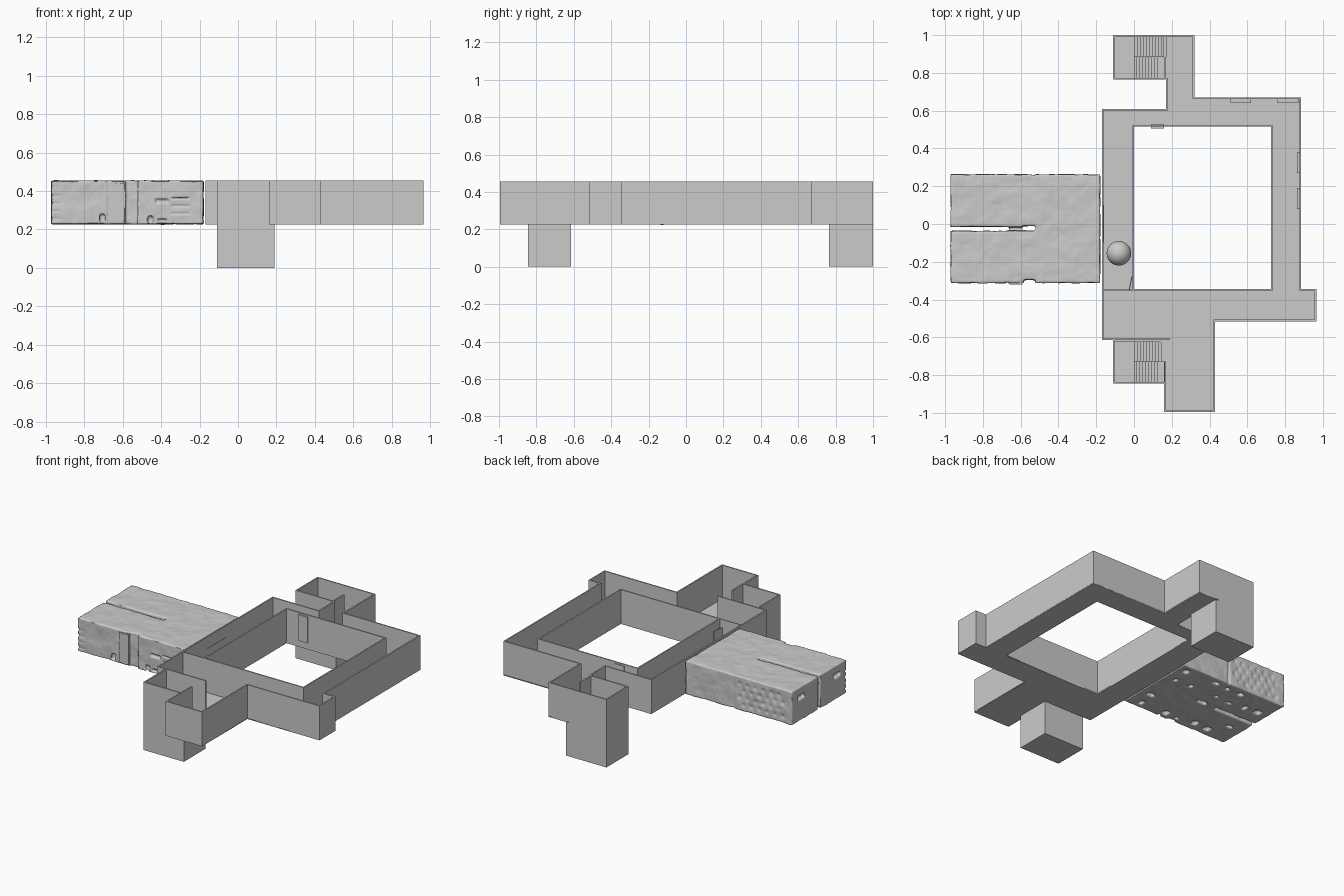
import bpy, bmesh, random
from mathutils import Matrix, Vector

if "Cube" in bpy.data.objects:
    bpy.data.objects.remove(bpy.data.objects["Cube"])

random.seed(4)
FLOOR, TOP, T = 0.225, 0.455, 0.009


def finish(name, bm):
    bmesh.ops.recalc_face_normals(bm, faces=bm.faces)
    me = bpy.data.meshes.new(name)
    bm.to_mesh(me)
    bm.free()
    ob = bpy.data.objects.new(name, me)
    bpy.context.collection.objects.link(ob)
    return ob


def add_box(bm, x0, x1, y0, y1, z0, z1):
    m = Matrix.Translation(((x0 + x1) / 2, (y0 + y1) / 2, (z0 + z1) / 2))
    bmesh.ops.create_cube(bm, size=1, matrix=m @ Matrix.Diagonal((x1 - x0, y1 - y0, z1 - z0, 1)))


def boxes(name, *dims):
    bm = bmesh.new()
    for d in dims:
        add_box(bm, *d)
    return finish(name, bm)


def wall_loop(name, pts, z0, z1, t):
    """Closed wall along a clockwise right-angled outline; t > 0 thickens inward."""
    bm, rings, n = bmesh.new(), [], len(pts)
    for i, p in enumerate(pts):
        p = Vector(p)
        a = (p - Vector(pts[i - 1])).normalized()
        b = (Vector(pts[(i + 1) % n]) - p).normalized()
        q = p + t * (Vector((a.y, -a.x)) + Vector((b.y, -b.x)))
        rings.append([bm.verts.new((v.x, v.y, z)) for v, z in ((p, z0), (p, z1), (q, z1), (q, z0))])
    for i in range(n):
        r, s = rings[i], rings[(i + 1) % n]
        for k in range(4):
            bm.faces.new((r[k], s[k], s[(k + 1) % 4], r[(k + 1) % 4]))
    return finish(name, bm)


def plate(name, loops, z0, z1):
    """Flat slab with holes from a filled 2D curve."""
    cu = bpy.data.curves.new(name, 'CURVE')
    cu.dimensions, cu.fill_mode, cu.extrude = '2D', 'BOTH', (z1 - z0) / 2
    for pts in loops:
        sp = cu.splines.new('POLY')
        sp.points.add(len(pts) - 1)
        sp.use_cyclic_u = True
        for pt, p in zip(sp.points, pts):
            pt.co = (*p, 0, 1)
    ob = bpy.data.objects.new(name, cu)
    ob.location.z = (z0 + z1) / 2
    bpy.context.collection.objects.link(ob)
    bpy.ops.object.select_all(action='DESELECT')
    ob.select_set(True)
    bpy.context.view_layer.objects.active = ob
    bpy.ops.object.convert(target='MESH')


# Corridor outlines, clockwise from the back left
back = [(0.32, 1.0), (0.32, 0.67), (0.885, 0.67), (0.885, -0.345), (0.965, -0.345),
        (0.965, -0.515), (0.43, -0.515), (0.43, -0.995), (0.16, -0.995)]
left = [(-0.17, -0.615), (-0.17, 0.61), (0.17, 0.61)]
outer = ([(-0.11, 1.0)] + back + [(0.16, -0.845), (-0.11, -0.845), (-0.11, -0.615)]
         + left + [(0.17, 0.765), (-0.11, 0.765)])
hole = [(0, 0.515), (0.725, 0.515), (0.725, -0.345), (0, -0.345)]

wall_loop("outer_wall", outer, FLOOR, TOP, T)
wall_loop("courtyard_wall", hole, FLOOR, TOP, -T)
plate("corridor_floor", [[(0.17, 1.0)] + back + [(0.16, -0.615)] + left, hole], FLOOR, FLOOR + 0.006)

# Partitions and thin door panels
boxes("partition_walls",
      (-0.16, 0.19, -0.615, -0.615 + T, FLOOR, TOP),
      (0.161, 0.161 + T, -0.845, -0.727, FLOOR, TOP),
      (0.161, 0.161 + T, 0.765, 0.885, FLOOR, TOP),
      (-0.16, -0.005, -0.353, -0.347, FLOOR, TOP))
door = boxes("open_door", (-0.003, 0.003, 0, 0.07, FLOOR, 0.40))
door.location = (-0.025, -0.347, 0)
door.rotation_euler.z = -0.2
boxes("door_panels", (-0.163, -0.158, -0.1, 0.1, FLOOR, 0.38),
      (0.09, 0.16, 0.505, 0.53, 0.27, TOP - 0.01))
boxes("wall_consoles",
      (0.51, 0.62, 0.64, 0.665, FLOOR, 0.30), (0.76, 0.87, 0.64, 0.665, FLOOR, 0.30),
      (0.863, 0.88, 0.27, 0.38, FLOOR, 0.30), (0.863, 0.88, 0.08, 0.19, FLOOR, 0.30))


def stairwell(name, y0, y1, upper, lower):
    """Sunken box with a half landing and two flights of steps."""
    loop = [(-0.11, y1), (0.19, y1), (0.19, y0), (-0.11, y0)]
    wall_loop(name + "_well_wall", loop, 0, FLOOR, T)
    boxes(name + "_well_floor", (-0.11, 0.19, y0, y1, 0, 0.006))
    boxes(name + "_landing", (-0.105, 0.002, y0 + 0.004, y1 - 0.004, 0.1, 0.112))
    n, w = 10, 0.16 / 10
    bm = bmesh.new()
    for i in range(n):
        x, h = i * w, 0.0113
        add_box(bm, x, x + w, *upper, max(0.09 + i * h, 0.09), 0.112 + (i + 1) * h)
        add_box(bm, x, x + w, *lower, 0.003, max(0.112 - (i + 1) * h, 0.007))
    finish(name + "_steps", bm)


stairwell("back_stair", 0.765, 1.0, (0.885, 0.993), (0.772, 0.885))
stairwell("front_stair", -0.845, -0.615, (-0.727, -0.62), (-0.84, -0.727))

# Ball resting on the corridor floor
bpy.ops.mesh.primitive_uv_sphere_add(segments=32, ring_count=16, radius=0.065,
                                     location=(-0.08, -0.155, FLOOR + 0.07))
bpy.context.object.name = "ball"
bpy.ops.object.shade_smooth()

# Weathered hull: two long blocks joined at one end
hull = boxes("hull_block", (-0.97, -0.18, -0.312, 0.262, 0.228, 0.453))

# Cutters: slit, seams, vents, windows, dimples and underside pits
bm = bmesh.new()
for d in ((-1, -0.66, -0.037, -0.014, 0.2, 0.5), (-0.59, -0.52, -0.035, -0.01, 0.2, 0.5),
          (-0.66, -0.59, -0.035, -0.016, 0.26, 0.5),
          (-0.68, -0.67, -0.30, -0.11, 0.43, 0.5), (-0.68, -0.665, -0.35, -0.303, 0.23, 0.5),
          (-0.585, -0.52, -0.35, -0.296, 0.2, 0.5), (-0.54, -0.525, 0.254, 0.3, 0.2, 0.5),
          (-0.72, -0.69, -0.35, -0.29, 0.24, 0.28), (-0.47, -0.44, -0.35, -0.29, 0.23, 0.27),
          (-0.42, -0.37, -0.35, -0.295, 0.24, 0.255), (-0.43, -0.36, -0.35, -0.3, 0.335, 0.36),
          (-1, -0.95, 0.13, 0.2, 0.37, 0.40), (-1, -0.95, -0.25, -0.18, 0.37, 0.40)):
    add_box(bm, *d)
for i in range(4):
    add_box(bm, -1, -0.91 - 0.01 * (i % 2), -0.35, -0.285, 0.25 + i * 0.04, 0.262 + i * 0.04)
for i in range(3):
    add_box(bm, -0.35, -0.25, -0.35, -0.304, 0.275 + i * 0.04, 0.29 + i * 0.04)
for r in range(4):
    for c in range(6):
        p = (-0.9 + c * 0.058 + (r % 2) * 0.029, 0.285, 0.27 + r * 0.045)
        bmesh.ops.create_icosphere(bm, subdivisions=2, radius=0.03, matrix=Matrix.Translation(p))
for i in range(7):
    for j in range(5):
        if random.random() < 0.6:
            x = -0.92 + i * 0.105 + random.uniform(0, 0.03)
            y = -0.28 + j * 0.115 + random.uniform(0, 0.02)
            if y + 0.05 < -0.04 or y > -0.01:
                add_box(bm, x, x + random.uniform(0.02, 0.05), y,
                        y + random.uniform(0.015, 0.045), 0.2, 0.25)
cutter = finish("hull_cutter", bm)
cutter.hide_render = True
cutter.display_type = 'WIRE'

cut = hull.modifiers.new("cut", 'BOOLEAN')
cut.operation, cut.solver, cut.object, cut.use_self = 'DIFFERENCE', 'EXACT', cutter, True
mesh = hull.modifiers.new("remesh", 'REMESH')
mesh.mode, mesh.voxel_size, mesh.use_smooth_shade = 'VOXEL', 0.0065, True
tex = bpy.data.textures.new("lumps", 'CLOUDS')
tex.noise_scale = 0.09
lump = hull.modifiers.new("lumps", 'DISPLACE')
lump.texture, lump.strength, lump.mid_level = tex, 0.01, 0.5

# Raised rib on the front of the hull
boxes("hull_rib", (-0.66, -0.59, -0.319, -0.28, 0.24, 0.44))
